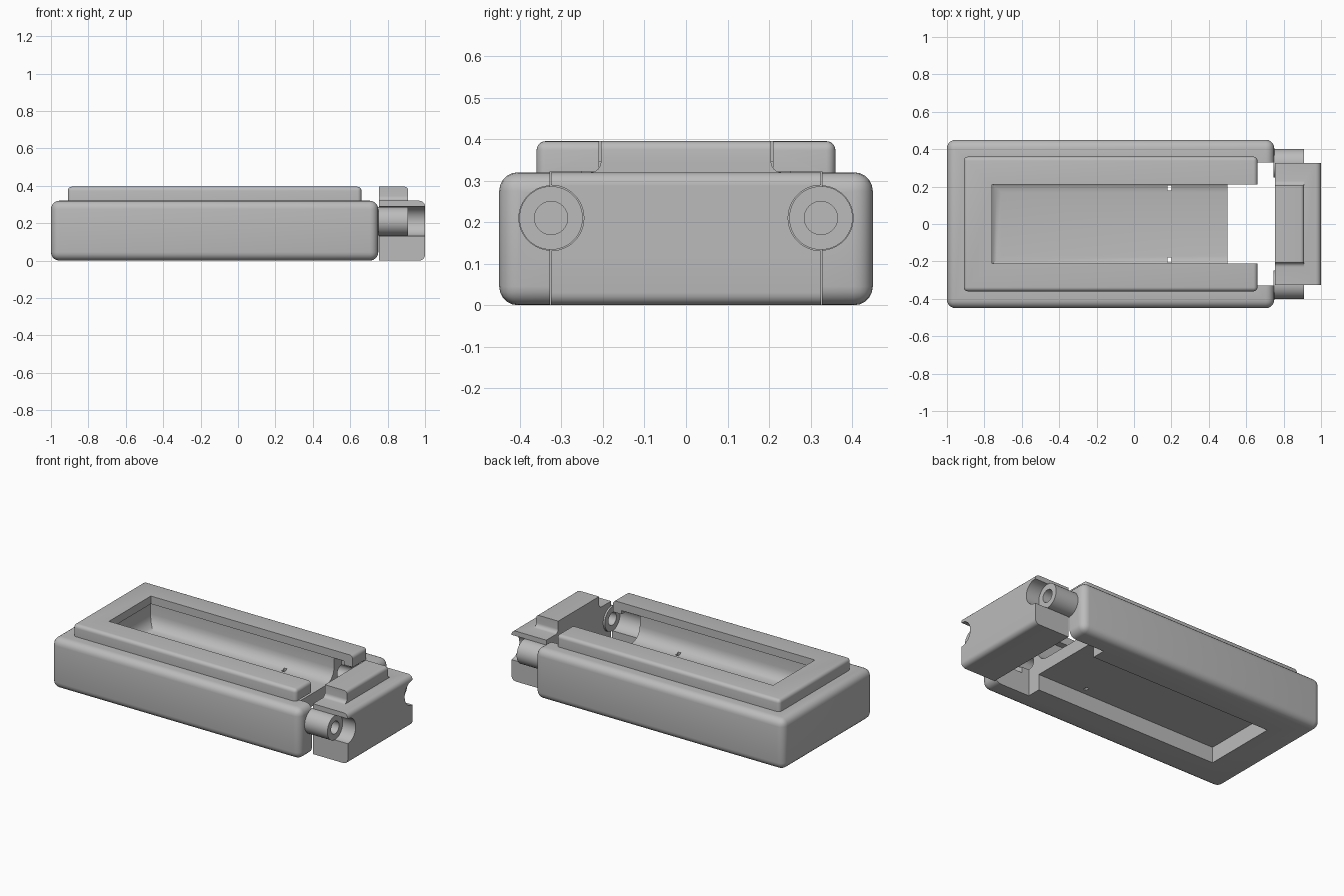
import bpy, bmesh, math
from mathutils import Matrix, Vector

cube = bpy.data.objects.get("Cube")
if cube:
    bpy.data.objects.remove(cube, do_unlink=True)

grey = bpy.data.materials.new("plain grey")
grey.use_nodes = True
GREY = (0.5, 0.5, 0.5, 1)
grey.diffuse_color = GREY
grey.node_tree.nodes["Principled BSDF"].inputs["Base Color"].default_value = GREY


def finish(name, bm):
    bmesh.ops.recalc_face_normals(bm, faces=bm.faces)
    mesh = bpy.data.meshes.new(name)
    bm.to_mesh(mesh)
    bm.free()
    obj = bpy.data.objects.new(name, mesh)
    mesh.materials.append(grey)
    bpy.context.collection.objects.link(obj)
    return obj


def box(name, x, y, z, radius=0, pick=lambda mid: True, segments=5):
    """Box from min/max pairs; edges whose midpoint passes pick are rounded."""
    bm = bmesh.new()
    bmesh.ops.create_cube(bm, size=1)
    for v in bm.verts:
        v.co = Vector([lo if c < 0 else hi for c, (lo, hi) in zip(v.co, (x, y, z))])
    if radius:
        edges = [e for e in bm.edges if pick((e.verts[0].co + e.verts[1].co) / 2)]
        bmesh.ops.bevel(bm, geom=edges, offset=radius, segments=segments,
                        profile=0.5, affect='EDGES')
    return finish(name, bm)


def rod(name, x, y, z, radius):
    """Cylinder lying along x."""
    bm = bmesh.new()
    place = Matrix.Translation(((x[0] + x[1]) / 2, y, z)) @ Matrix.Rotation(math.pi / 2, 4, 'Y')
    bmesh.ops.create_cone(bm, cap_ends=True, segments=48, radius1=radius,
                          radius2=radius, depth=x[1] - x[0], matrix=place)
    return finish(name, bm)


def combine(obj, other, operation='DIFFERENCE'):
    mod = obj.modifiers.new("combine", 'BOOLEAN')
    mod.operation = operation
    mod.solver = 'EXACT'
    mod.object = other
    bpy.context.view_layer.update()
    result = bpy.data.meshes.new_from_object(
        obj.evaluated_get(bpy.context.evaluated_depsgraph_get()))
    obj.modifiers.clear()
    obj.data = result
    bpy.data.objects.remove(other, do_unlink=True)


SIDES = (-1, 1)
PIN_Y, PIN_Z = 0.325, 0.21

# Main case: rounded tray with a raised rim
case = box("case", (-1, 0.75), (-0.45, 0.45), (0, 0.32), 0.045)
rim = box("rim", (-0.91, 0.66), (-0.36, 0.36), (0.2, 0.395), 0.022, lambda m: m.z > 0.25)
combine(case, rim, 'UNION')

# Window through the rim, hollow above the floor, recess under the floor
combine(case, box("window", (-0.76, 0.8), (-0.21, 0.21), (0.3, 0.5)))
combine(case, box("hollow", (-0.79, 0.6), (-0.25, 0.25), (0.18, 0.345), 0.08,
                  lambda m: m.z < 0.2 and m.x < 0.5))
combine(case, box("recess", (-0.78, 0.6), (-0.24, 0.24), (-0.1, 0.1)))

# Open end that receives the end block
combine(case, box("end_slot", (0.5, 0.9), (-0.328, 0.328), (-0.1, 0.3215)))

for s in SIDES:
    # Pin groove, pin socket and narrow floor notch on each side
    combine(case, rod("groove", (0.55, 0.9), s * PIN_Y, PIN_Z, 0.0775))
    combine(case, rod("socket", (0.4, 0.6), s * PIN_Y, PIN_Z, 0.04))
    combine(case, box("notch", (0.18, 0.2), sorted((s * 0.18, s * 0.207)), (0.05, 0.3)))

    # Hollow pin between the case and the end block
    pin = rod("pin_left" if s > 0 else "pin_right", (0.745, 0.91), s * PIN_Y, PIN_Z, 0.0765)
    combine(pin, rod("bore", (0.7, 1), s * PIN_Y, PIN_Z, 0.04))

# End block with pin channels along both sides
block = box("end_block", (0.755, 1), (-0.325, 0.325), (0, 0.32), 0.03,
            lambda m: m.x > 0.95 and abs(m.y) < 0.1)
for s in SIDES:
    combine(block, rod("channel", (0.7, 1.1), s * PIN_Y, PIN_Z, 0.079))

# Ridge on the block, flaring out through a concave curve at its foot
arc = [(0.23 - 0.025 * math.sin(a), 0.345 - 0.025 * math.cos(a))
       for a in (math.pi / 2 * i / 6 for i in range(7))]
half = [(0.23, 0.3)] + arc + [(0.205, 0.395)]
outline = half + [(-y, z) for y, z in reversed(half)]
bm = bmesh.new()
end = bm.faces.new([bm.verts.new((0.755, y, z)) for y, z in outline])
grown = bmesh.ops.extrude_face_region(bm, geom=[end])["geom"]
for v in grown:
    if isinstance(v, bmesh.types.BMVert):
        v.co.x = 0.91
top_edge = [e for e in bm.edges
            if all(v.co.x > 0.9 and v.co.z > 0.39 for v in e.verts)]
bmesh.ops.bevel(bm, geom=top_edge, offset=0.02, segments=4, profile=0.5, affect='EDGES')
combine(block, finish("ridge", bm), 'UNION')

# Smooth the rounded areas, keep real edges crisp
for obj in bpy.context.collection.objects:
    if obj.type == 'MESH' and obj.data.materials and obj.data.materials[0] == grey:
        bpy.ops.object.select_all(action='DESELECT')
        obj.select_set(True)
        bpy.context.view_layer.objects.active = obj
        bpy.ops.object.shade_smooth_by_angle(angle=math.radians(35))
